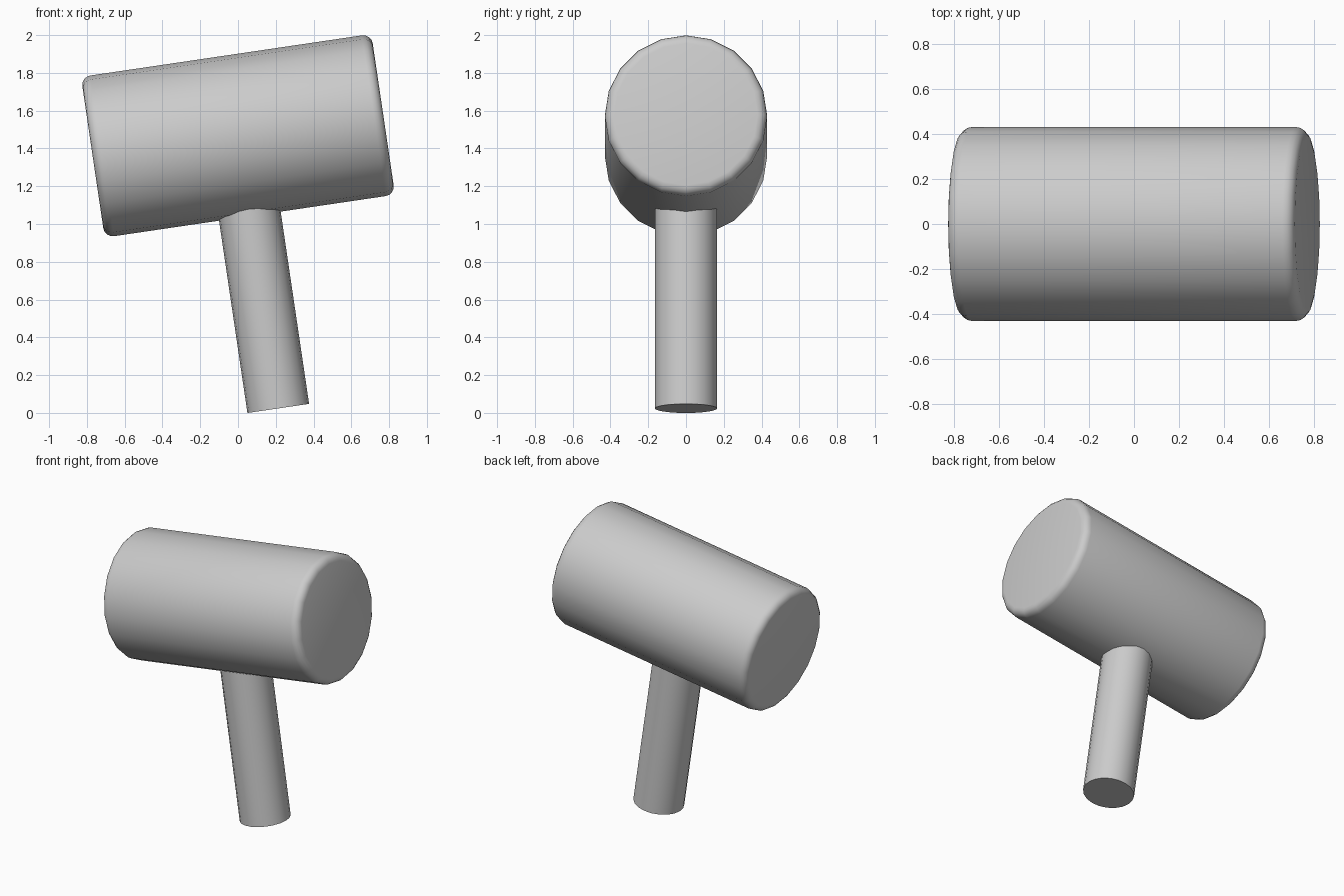
import bpy
from math import radians, pi
from mathutils import Matrix, Vector

if "Cube" in bpy.data.objects:
    bpy.data.objects.remove(bpy.data.objects["Cube"])

TILT = Matrix.Rotation(radians(-8.4), 4, 'Y')   # whole mallet leans, right end up
CENTRE = Matrix.Translation((0, 0, 1.467))      # middle of the head


def cylinder(name, radius, length, local, bevel=0.0):
    bpy.ops.mesh.primitive_cylinder_add(vertices=20, radius=radius, depth=length)
    ob = bpy.context.object
    ob.name = name
    ob.matrix_world = CENTRE @ TILT @ local
    if bevel:
        m = ob.modifiers.new("rounded_rims", 'BEVEL')
        m.width = bevel
        m.segments = 4
        m.limit_method = 'ANGLE'
        m.angle_limit = radians(40)
        bpy.ops.object.modifier_apply(modifier=m.name)
    bpy.ops.object.shade_smooth_by_angle(angle=radians(35))
    return ob


# Head: barrel lying along x with rounded rims
cylinder("head", 0.43, 1.554, Matrix.Rotation(pi / 2, 4, 'Y'), bevel=0.05)

# Handle: plain rod from inside the head down to the ground
TOP, BOTTOM = -0.30, -1.459
cylinder("handle", 0.165, TOP - BOTTOM,
         Matrix.Translation(Vector((0, 0, (TOP + BOTTOM) / 2))))
